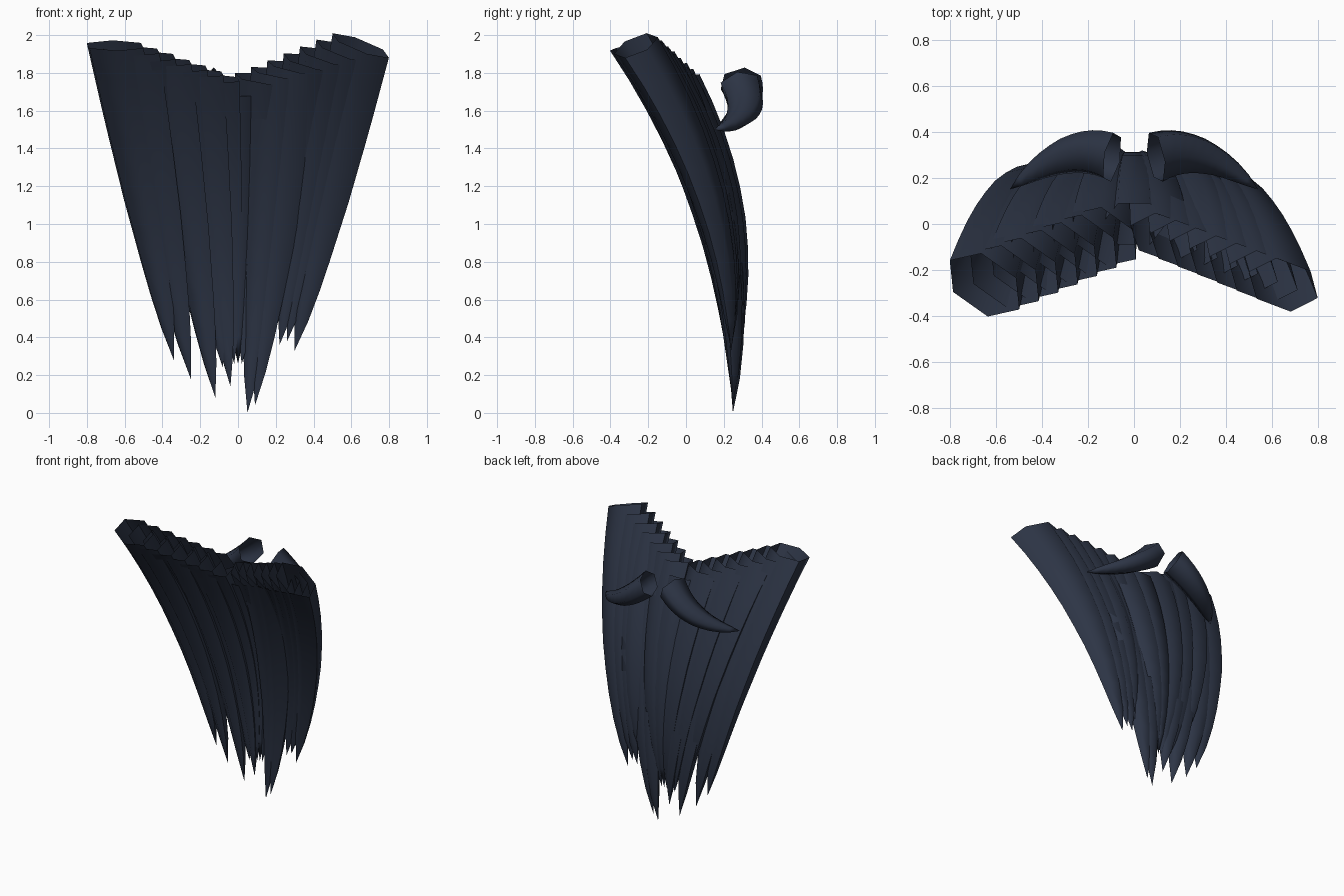
import bpy, bmesh, math
from mathutils import Vector

if "Cube" in bpy.data.objects:
    bpy.data.objects.remove(bpy.data.objects["Cube"])

navy = bpy.data.materials.new("dark navy")
navy.diffuse_color = (0.026, 0.035, 0.060, 1)
navy.use_nodes = True
navy.node_tree.nodes["Principled BSDF"].inputs["Base Color"].default_value = navy.diffuse_color

TAPER = [(0, 1), (0.25, 0.88), (0.5, 0.71), (0.75, 0.46), (0.88, 0.28), (1, 0)]


def taper(t):
    for (a, ra), (b, rb) in zip(TAPER, TAPER[1:]):
        if t <= b:
            return ra + (rb - ra) * (t - a) / (b - a)
    return 0


def lock(name, start, control, tip, radius, flat, rot, phase, tilt, steps=10):
    """Flattened six-sided lock swept along a quadratic curve, open at the root, pointed at the tip."""
    p0, p1, p2 = Vector(start), Vector(control), Vector(tip)
    c, s = math.cos(math.radians(rot)), math.sin(math.radians(rot))
    bm = bmesh.new()
    rings = []
    for i in range(steps):
        t = i / steps
        p = p0 * (1 - t) ** 2 + p1 * 2 * t * (1 - t) + p2 * t * t
        d = (p1 - p0) * (1 - t) + (p2 - p1) * t
        n = -Vector((d.x * tilt[0], d.y * tilt[1], d.z)).normalized()
        u = Vector((0, 1, 0)).cross(n).normalized()
        v = n.cross(u)
        r = radius * taper(t)
        ring = []
        for k in range(6):
            a = math.radians(phase + 60 * k)
            x, y = math.cos(a), flat * math.sin(a)
            ring.append(bm.verts.new(p + r * (u * (x * c - y * s) + v * (x * s + y * c))))
        rings.append(ring)
    end = bm.verts.new(p2)
    for a, b in zip(rings, rings[1:]):
        for k in range(6):
            j = (k + 1) % 6
            bm.faces.new((a[k], b[k], b[j], a[j]))
    for k in range(6):
        bm.faces.new((rings[-1][k], end, rings[-1][(k + 1) % 6]))
    bmesh.ops.recalc_face_normals(bm, faces=bm.faces)
    me = bpy.data.meshes.new(name)
    bm.to_mesh(me)
    bm.free()
    me.materials.append(navy)
    ob = bpy.data.objects.new(name, me)
    bpy.context.collection.objects.link(ob)
    bpy.context.view_layer.objects.active = ob
    ob.select_set(True)
    bpy.ops.object.shade_smooth_by_angle(angle=math.radians(75))
    ob.select_set(False)


# Hanging locks: (tip x, tip z) from the outside to the middle
left_tips = [(0.34, 0.28), (0.25, 0.18), (0.20, 0.40), (0.12, 0.08),
             (0.08, 0.24), (0.04, 0.14), (0.02, 0.26)]
right_tips = [(0.30, 0.33), (0.26, 0.38), (0.22, 0.36), (0.20, 0.45),
              (0.09, 0.04), (0.05, 0.0), (0.02, 0.26)]

# side, tips, root depth (outer, inner), radius, flattening, turn, corner phase, end tilt
sides = [("left", -1, left_tips, (-0.265, -0.055), 0.185, 0.66, -36, 0, (0.3, 0.33)),
         ("right", 1, right_tips, (-0.265, -0.06), 0.172, 0.66, -18, -3, (1.5, 0.45))]

for label, side, tips, (y0, y1), radius, flat, rot, phase, tilt in sides:
    for i, (tx, tz) in enumerate(tips):
        f = i / 6
        x, y, z = 0.65 - 0.52 * f, y0 + (y1 - y0) * f, 1.945 - 0.175 * f
        cx, cy, cz = (x + tx) / 2 + 0.005, 0.235 + 0.115 * f, (z + tz) / 2 + 0.03
        lock(f"{label}_hanging_lock_{i + 1}", (side * x, y, z), (side * cx, cy, cz),
             (side * tx, 0.24 + 0.01 * f, tz), radius - 0.015 * f, flat, rot, phase, tilt)
    # Short curled lock at the back
    lift = 0.02 if side < 0 else 0
    lock(f"{label}_curled_lock", (side * 0.095, 0.29, 1.73 + lift),
         (side * 0.29, 0.37, 1.545 + lift), (side * 0.54, 0.15, 1.50),
         0.115, 0.75, 90, 20, (2.0, 1.0))

# Lock down the middle
lock("middle_lock", (0, 0.0, 1.70), (0, 0.345, 1.0), (0, 0.25, 0.26),
     0.14, 0.75, 0, 0, (1, 0.5))
